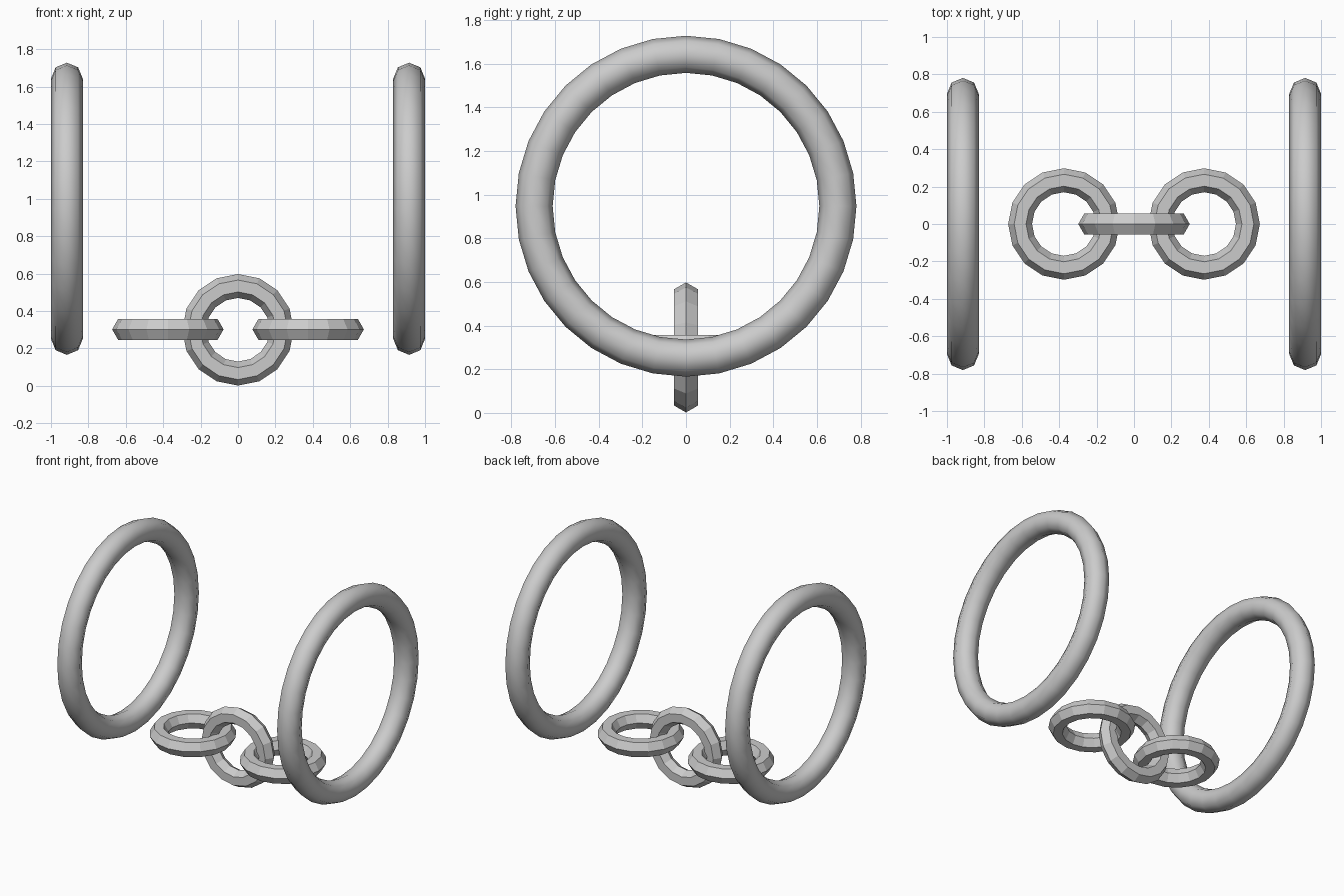
import bpy
from math import radians

if "Cube" in bpy.data.objects:
    bpy.data.objects.remove(bpy.data.objects["Cube"])


def ring(name, loc, rot, major, minor, seg, sides, smooth):
    bpy.ops.mesh.primitive_torus_add(location=loc, rotation=rot,
                                     major_radius=major, minor_radius=minor,
                                     major_segments=seg, minor_segments=sides)
    ob = bpy.context.object
    ob.name = name
    if smooth:
        bpy.ops.object.shade_smooth()
    else:
        bpy.ops.object.shade_flat()
    return ob


# Low-poly chain: upright middle link, flat link each side
LINK = dict(major=0.234, minor=0.064, seg=16, sides=6, smooth=False)
ring("middle_link", (0, 0, 0.3), (radians(90), 0, 0), **LINK)

for side, s in (("left", -1), ("right", 1)):
    ring(side + "_link", (s * 0.375, 0, 0.302), (0, 0, 0), **LINK)
    # Large smooth cuff ring facing sideways
    ring(side + "_cuff", (s * 0.915, 0, 0.947), (0, radians(90), 0),
         major=0.696, minor=0.085, seg=32, sides=8, smooth=True)
